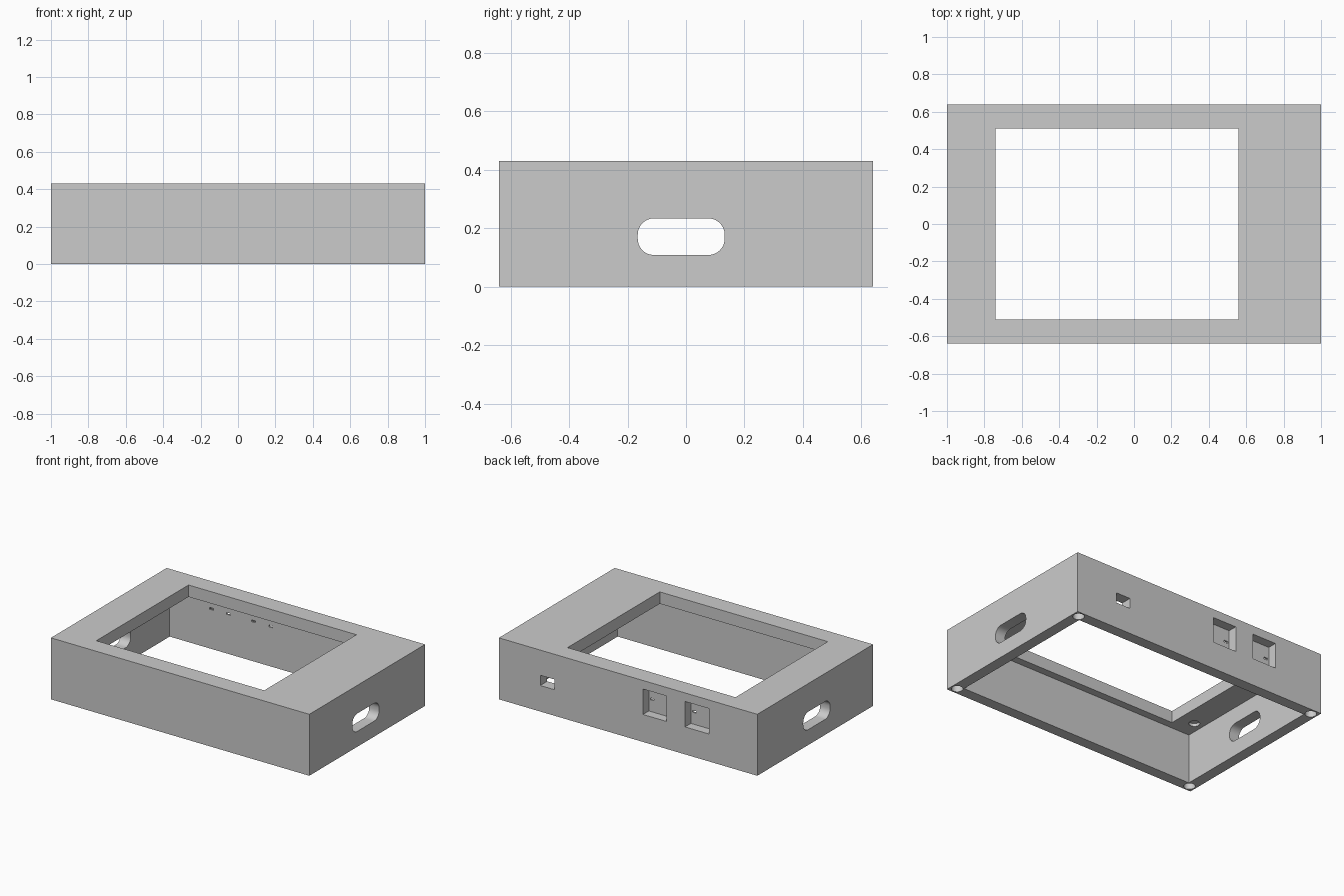
import bpy
import bmesh
from mathutils import Vector, Matrix

if "Cube" in bpy.data.objects:
    bpy.data.objects.remove(bpy.data.objects["Cube"], do_unlink=True)

HX, HY, H = 1.0, 0.64, 0.43      # half length, half depth, height
WALL, PANEL = 0.077, 0.083       # side wall and top panel thickness

grey = bpy.data.materials.new("plain_grey")
grey.use_nodes = True
grey.diffuse_color = (0.6, 0.6, 0.6, 1)
grey.node_tree.nodes["Principled BSDF"].inputs["Base Color"].default_value = (0.6, 0.6, 0.6, 1)


def add_object(name, bm):
    mesh = bpy.data.meshes.new(name)
    bm.to_mesh(mesh)
    bm.free()
    mesh.materials.append(grey)
    obj = bpy.data.objects.new(name, mesh)
    bpy.context.collection.objects.link(obj)
    return obj


def box(name, x, y, z, round_x=0.0):
    """Box from (min, max) ranges; round_x rounds the edges running along x."""
    bm = bmesh.new()
    low, high = Vector((x[0], y[0], z[0])), Vector((x[1], y[1], z[1]))
    size = high - low
    bmesh.ops.create_cube(bm, size=1, matrix=Matrix.Translation((low + high) / 2) @ Matrix.Diagonal((*size, 1)))
    if round_x:
        edges = [e for e in bm.edges if abs(e.verts[0].co.x - e.verts[1].co.x) > 1e-4]
        bmesh.ops.bevel(bm, geom=edges, offset=round_x, segments=8, profile=0.5, affect='EDGES')
    return add_object(name, bm)


def cylinder(name, x, y, z, radius):
    bm = bmesh.new()
    bmesh.ops.create_cone(bm, cap_ends=True, segments=32, radius1=radius, radius2=radius,
                          depth=z[1] - z[0], matrix=Matrix.Translation((x, y, sum(z) / 2)))
    return add_object(name, bm)


def cut(target, cutter):
    mod = target.modifiers.new("cut", 'BOOLEAN')
    mod.operation, mod.solver, mod.object = 'DIFFERENCE', 'EXACT', cutter
    bpy.context.view_layer.objects.active = target
    bpy.ops.object.modifier_apply(modifier=mod.name)
    bpy.data.objects.remove(cutter, do_unlink=True)


# Hollow case, open underneath
case = box("enclosure_case", (-HX, HX), (-HY, HY), (0, H))
cut(case, box("cavity", (-HX + WALL, HX - WALL), (-HY + WALL, HY - WALL), (-0.1, H - PANEL)))

# Window in the top panel
cut(case, box("window", (-0.74, 0.56), (-0.51, 0.51), (0.3, 0.6)))

# Rounded hand slots through both end walls
for side in (-1, 1):
    ends = sorted((side * 0.9, side * 1.1))
    cut(case, box("end_slot", ends, (-0.165, 0.132), (0.108, 0.233), 0.055))

# Small port through the back wall
cut(case, box("back_port", (0.57, 0.68), (0.5, 0.7), (0.182, 0.254)))

# Two square pockets in the back wall, each with two pin slits
for centre in (-0.207, -0.533):
    cut(case, box("pocket", (centre - 0.092, centre + 0.092), (HY - 0.065, 0.7), (0.192, 0.37)))
    for side in (-1, 1):
        x = centre + side * 0.066
        cut(case, box("pin_slit", (x - 0.015, x + 0.015), (0.5, 0.62), (0.274, 0.287)))

# Screw holes in the bottom corners and shallow seats under the top panel
for sx in (-1, 1):
    for sy in (-1, 1):
        cut(case, cylinder("corner_hole", sx * (HX - 0.046), sy * (HY - 0.046), (-0.1, 0.12), 0.037))
        cut(case, cylinder("panel_seat", -0.09 + sx * 0.766, sy * 0.43, (0.2, H - PANEL + 0.02), 0.035))

# Smooth rounded walls, sharp corners
bpy.ops.object.select_all(action='DESELECT')
case.select_set(True)
bpy.context.view_layer.objects.active = case
bpy.ops.object.shade_smooth_by_angle(angle=0.52)
